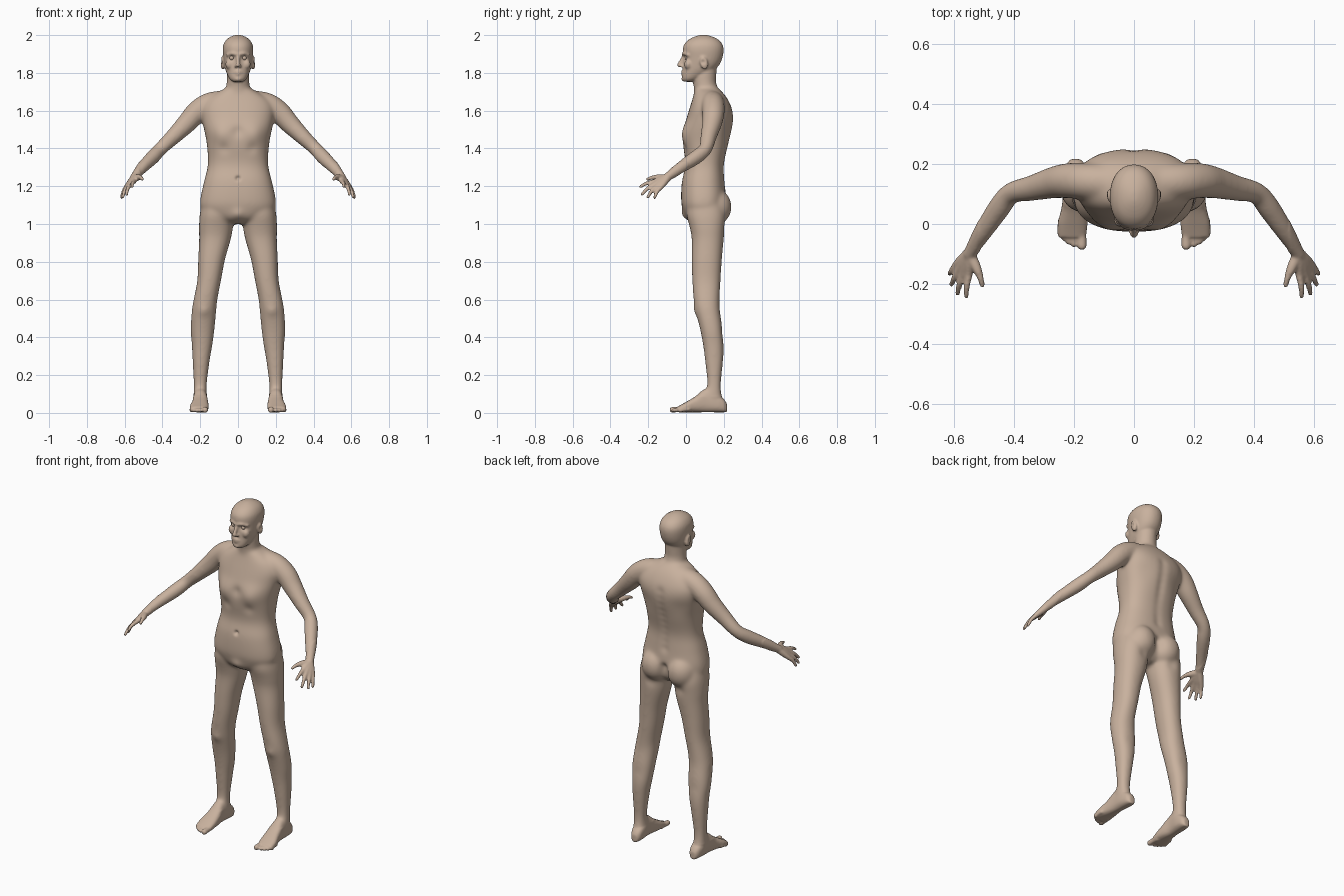
import bpy, bmesh, math
from mathutils import Vector, Matrix

bm = bmesh.new()


def spline(rows, n=5):
    """Catmull-Rom through rows of numbers."""
    out = []
    for i in range(len(rows) - 1):
        a, b, c, d = (rows[max(0, min(len(rows) - 1, i + k))] for k in (-1, 0, 1, 2))
        for s in range(n):
            t = s / n
            out.append([q + .5 * t * (r - p + t * (2*p - 5*q + 4*r - w + t * (3*(q - r) + w - p)))
                        for p, q, r, w in zip(a, b, c, d)])
    return out + [list(rows[-1])]


def skin(rings, power=2.0, n=32):
    """Closed loft over (centre, u, v) rings."""
    loops = []
    for c, u, v in rings:
        loop = []
        for k in range(n):
            a = 2 * math.pi * k / n
            ca, sa = math.cos(a), math.sin(a)
            loop.append(bm.verts.new(c + u * math.copysign(abs(ca) ** (2 / power), ca)
                                     + v * math.copysign(abs(sa) ** (2 / power), sa)))
        loops.append(loop)
    for p, q in zip(loops, loops[1:]):
        for k in range(n):
            bm.faces.new((p[k], p[(k + 1) % n], q[(k + 1) % n], q[k]))
    bm.faces.new(loops[0][::-1])
    bm.faces.new(loops[-1])


def stack(rows, power=2.0):
    """Horizontal sections: z, centre x, half width, front y, back y."""
    skin([(Vector((x, (f + b) / 2, z)), Vector((w, 0, 0)), Vector((0, (b - f) / 2, 0)))
          for z, x, w, f, b in spline(rows)], power)


def ball(c, size, rot=0):
    m = Matrix.Translation(c) @ Matrix.Rotation(rot, 4, 'X') @ Matrix.Diagonal((*size, 1))
    bmesh.ops.create_icosphere(bm, subdivisions=3, radius=1, matrix=m)


def tube(rows):
    """Round tube with ball ends: x, y, z, radius."""
    pts = spline(rows)
    rings = []
    for i, p in enumerate(pts):
        t = Vector(pts[min(i + 1, len(pts) - 1)][:3]) - Vector(pts[max(i - 1, 0)][:3])
        u = t.cross(Vector((.2, .3, 1))).normalized()
        v = t.cross(u).normalized()
        rings.append((Vector(p[:3]), u * p[3], v * p[3]))
    skin(rings, n=16)
    for p in (pts[0], pts[-1]):
        ball(p[:3], (p[3],) * 3)


# leg
stack([(1.12, .11, .08, .01, .19), (1.05, .113, .09, .003, .21), (.98, .117, .09, .02, .205),
       (.92, .122, .084, .03, .2), (.81, .14, .071, .03, .19), (.7, .153, .063, .033, .183),
       (.6, .172, .063, .04, .178), (.54, .18, .065, .05, .18), (.44, .1875, .063, .075, .195),
       (.36, .19, .055, .09, .2), (.28, .195, .046, .1, .197), (.15, .2, .035, .112, .185),
       (.09, .2, .036, .09, .19), (.04, .2, .032, .08, .195)], 2.2)
# buttock
ball((.085, .15, 1.09), (.088, .092, .1))
# foot: y, centre x, half width, top z
skin([(Vector((x, y, h / 2 + .003)), Vector((w, 0, 0)), Vector((0, 0, h / 2)))
      for y, x, w, h in spline([(.217, .195, .016, .045), (.2, .195, .03, .07), (.16, .197, .037, .1),
                                (.1, .2, .037, .125), (.05, .2, .043, .085), (0, .205, .05, .055),
                                (-.045, .207, .046, .03)])], 2.6)
# toes
tube([(.178, -.01, .02, .019), (.174, -.045, .018, .015), (.174, -.072, .016, .016)])
for x, y in ((.201, -.068), (.218, -.06), (.233, -.048), (.247, -.03)):
    tube([(x - .004, y + .045, .02, .011), (x, y + .02, .018, .0095), (x, y, .013, .0105)])
# shoulder, arm and forearm
tube([(.05, .135, 1.645, .065), (.15, .142, 1.635, .062), (.218, .145, 1.592, .06),
      (.27, .138, 1.535, .054), (.34, .12, 1.465, .044), (.41, .103, 1.398, .037),
      (.45, .055, 1.355, .039), (.5, -.02, 1.305, .033), (.54, -.085, 1.258, .024),
      (.549, -.1, 1.247, .022)])
# palm and fingers: knuckle, tip
for k, t in (((.552, -.17, 1.224), (.56, -.242, 1.197)), ((.571, -.168, 1.209), (.59, -.233, 1.157)),
             ((.585, -.154, 1.199), (.61, -.202, 1.142)), ((.593, -.134, 1.193), (.616, -.166, 1.14))):
    k, t = Vector(k), Vector(t)
    w = Vector((.547, -.095, 1.248)).lerp(k, .12)
    mid = k.lerp(t, .5) + Vector((.003, -.004, .004))
    tube([(*w, .02), (*w.lerp(k, .55), .017), (*k, .013), (*mid, .0105), (*t, .0085)])
tube([(.543, -.11, 1.246, .018), (.525, -.15, 1.247, .016), (.513, -.18, 1.245, .011),
      (.507, -.205, 1.237, .009)])
# ear
ball((.08, .095, 1.853), (.013, .021, .037), .2)
# brow, cheek, nostril
tube([(.008, -.014, 1.898, .009), (.03, -.009, 1.902, .009), (.055, .012, 1.895, .009)])
ball((.045, .012, 1.845), (.022, .022, .026))
ball((.011, -.024, 1.836), (.008, .012, .008))

# mirror the side parts
dup = bmesh.ops.duplicate(bm, geom=bm.verts[:] + bm.edges[:] + bm.faces[:])
bmesh.ops.scale(bm, vec=(-1, 1, 1), verts=[g for g in dup['geom'] if isinstance(g, bmesh.types.BMVert)])

# torso
stack([(1.0, 0, .04, .04, .15), (1.03, 0, .12, .0, .18), (1.08, 0, .192, -.018, .2),
       (1.13, 0, .2, -.026, .212), (1.225, 0, .18, -.022, .205), (1.315, 0, .16, -.004, .202),
       (1.42, 0, .165, -.015, .225), (1.5, 0, .18, -.014, .245), (1.56, 0, .192, .003, .252),
       (1.61, 0, .195, .018, .244), (1.655, 0, .17, .032, .224), (1.69, 0, .12, .042, .2),
       (1.72, 0, .065, .048, .17)], 2.4)
# neck
stack([(1.64, 0, .085, .04, .21), (1.7, 0, .068, .042, .18), (1.745, 0, .06, .038, .16),
       (1.79, 0, .058, .035, .16), (1.84, 0, .055, .05, .165)])
# head
stack([(1.753, 0, .025, -.012, .04), (1.765, 0, .042, -.02, .07), (1.785, 0, .054, -.021, .105),
       (1.815, 0, .066, -.017, .15), (1.845, 0, .073, -.015, .178), (1.88, 0, .078, -.013, .193),
       (1.92, 0, .081, -.017, .199), (1.95, 0, .077, -.01, .193), (1.975, 0, .062, .013, .173),
       (1.992, 0, .038, .046, .14), (2.001, 0, .012, .076, .108)], 2.15)
# nose, lips, chin
tube([(0, -.012, 1.888, .009), (0, -.026, 1.862, .01), (0, -.036, 1.842, .012)])
for z, w in ((1.807, .025), (1.794, .021)):
    tube([(-w, -.009, 1.8, .005), (0, -.02, z, .007), (w, -.009, 1.8, .005)])
ball((0, -.008, 1.768), (.022, .017, .014))

# fuse into one skin
bmesh.ops.recalc_face_normals(bm, faces=bm.faces[:])
mesh = bpy.data.meshes.new("body")
bm.to_mesh(mesh)
bm.free()
body = bpy.data.objects.new("body", mesh)
bpy.context.collection.objects.link(body)
mod = body.modifiers.new("fuse", 'REMESH')
mod.mode = 'VOXEL'
mod.voxel_size = .0055
bpy.context.view_layer.update()
fused = bpy.data.meshes.new_from_object(body.evaluated_get(bpy.context.evaluated_depsgraph_get()))
body.modifiers.clear()
body.data = fused

# soften joints, keep hands, feet and face crisp
bm = bmesh.new()
bm.from_mesh(fused)
trunk = [v for v in bm.verts if abs(v.co.x) < .52 and .09 < v.co.z < 1.74 and v.co.y > -.09]
for verts, passes in ((bm.verts[:], 3), (trunk, 25)):
    for _ in range(passes):
        bmesh.ops.smooth_vert(bm, verts=verts, factor=.5, use_axis_x=True, use_axis_y=True, use_axis_z=True)

# sculpted dents and swellings: centre, radius, push along y
marks = [((.033, -.012, 1.879), .013, .013), ((0, -.02, 1.242), .012, .014),
         ((.09, 0, 1.475), .055, -.014), ((0, -.01, 1.49), .03, .008), ((.075, -.01, 1.40), .03, .006),
         ((.18, .05, .54), .03, -.007), ((.19, .19, .42), .05, -.004), ((.11, .23, 1.5), .06, -.006),
         ((0, -.02, 1.045), .032, -.012), ((.1, .2, .995), .03, -.006)]
marks += [((0, .225, 1.01 + .025 * i), .02, -.022) for i in range(5)]
marks += [((0, .215 + .003 * i, 1.22 + .04 * i), .025, -.006) for i in range(10)]
marks = [(Vector(c), r, p) for c, r, p in marks]
for v in bm.verts:
    q = Vector((abs(v.co.x), v.co.y, v.co.z))
    for c, r, p in marks:
        d = (q - c).length_squared / (r * r)
        if d < 6:
            v.co.y += p * math.exp(-d)
    # ear hollow
    d = (q - Vector((.093, .09, 1.857))).length_squared / .012 ** 2
    if d < 6:
        v.co.x -= math.copysign(.008 * math.exp(-d), v.co.x)
bm.to_mesh(fused)
bm.free()

tan = bpy.data.materials.new("tan")
tan.diffuse_color = (.58, .44, .34, 1)
fused.materials.clear()
fused.materials.append(tan)
fused.polygons.foreach_set("use_smooth", [True] * len(fused.polygons))

# eyes
for side, s in (("left", 1), ("right", -1)):
    em = bpy.data.meshes.new(side + "_eye")
    b = bmesh.new()
    bmesh.ops.create_uvsphere(b, u_segments=16, v_segments=10, radius=.0125,
                              matrix=Matrix.Translation((s * .033, .006, 1.879)))
    b.to_mesh(em)
    b.free()
    em.materials.append(tan)
    em.polygons.foreach_set("use_smooth", [True] * len(em.polygons))
    bpy.context.collection.objects.link(bpy.data.objects.new(side + "_eye", em))
